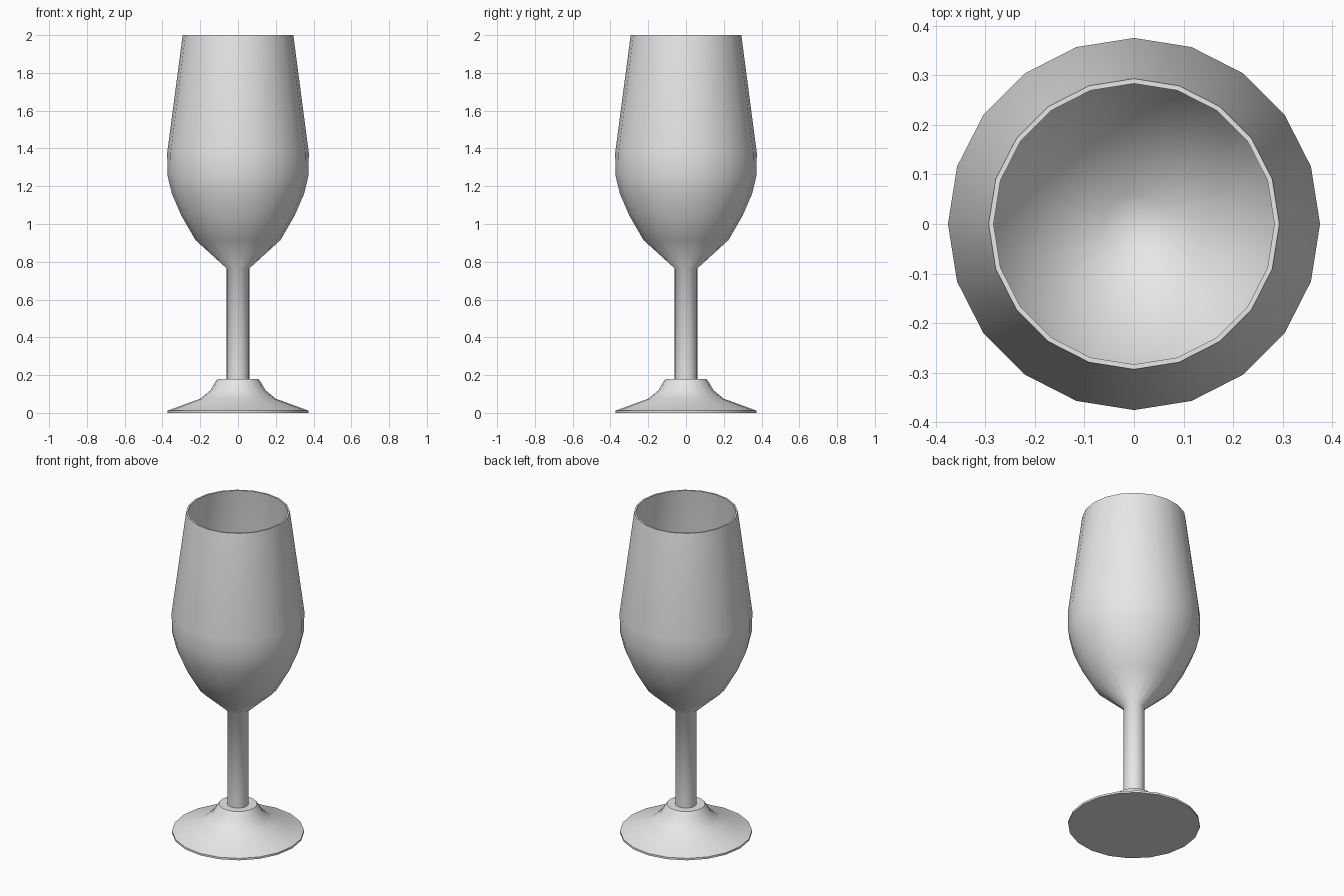
import bpy
import bmesh
from math import cos, sin, tau, radians

SIDES = 20

cube = bpy.data.objects.get("Cube")
if cube:
    bpy.data.objects.remove(cube, do_unlink=True)

glass = bpy.data.materials.new("pale_grey")
glass.use_nodes = True
glass.diffuse_color = (0.8, 0.8, 0.8, 1)
glass.node_tree.nodes["Principled BSDF"].inputs["Base Color"].default_value = (0.8, 0.8, 0.8, 1)


def lathe(name, profile, sharp_angle):
    """Turn (radius, height) points around z; radius 0 closes to a pole."""
    bm = bmesh.new()
    rings = []
    for r, z in profile:
        if r == 0:
            rings.append([bm.verts.new((0, 0, z))] * SIDES)
        else:
            rings.append([bm.verts.new((r * cos(tau * i / SIDES), r * sin(tau * i / SIDES), z))
                          for i in range(SIDES)])
    for low, high in zip(rings, rings[1:]):
        for i in range(SIDES):
            j = (i + 1) % SIDES
            corners = dict.fromkeys((low[i], low[j], high[j], high[i]))
            bm.faces.new(list(corners))
    bmesh.ops.recalc_face_normals(bm, faces=bm.faces)
    mesh = bpy.data.meshes.new(name)
    bm.to_mesh(mesh)
    bm.free()
    mesh.materials.append(glass)
    obj = bpy.data.objects.new(name, mesh)
    bpy.context.collection.objects.link(obj)
    bpy.ops.object.select_all(action="DESELECT")
    obj.select_set(True)
    bpy.context.view_layer.objects.active = obj
    bpy.ops.object.shade_smooth_by_angle(angle=radians(sharp_angle))
    return obj


# Flared foot with a raised collar
lathe("foot", [(0, 0), (0.373, 0), (0.373, 0.012), (0.2, 0.075), (0.145, 0.12),
               (0.122, 0.16), (0.108, 0.18), (0.06, 0.18)], 55)

# Stem flowing into the bowl, over the rim and down the inside
outer = [(0.06, 0.17), (0.06, 0.765), (0.225, 0.915), (0.3, 1.045), (0.35, 1.16),
         (0.373, 1.255), (0.375, 1.375), (0.293, 2)]
inner = [(0.283, 2), (0.364, 1.375), (0.362, 1.26), (0.339, 1.165), (0.29, 1.053),
         (0.216, 0.925), (0.06, 0.785), (0, 0.78)]
lathe("bowl_and_stem", outer + inner, 60)
